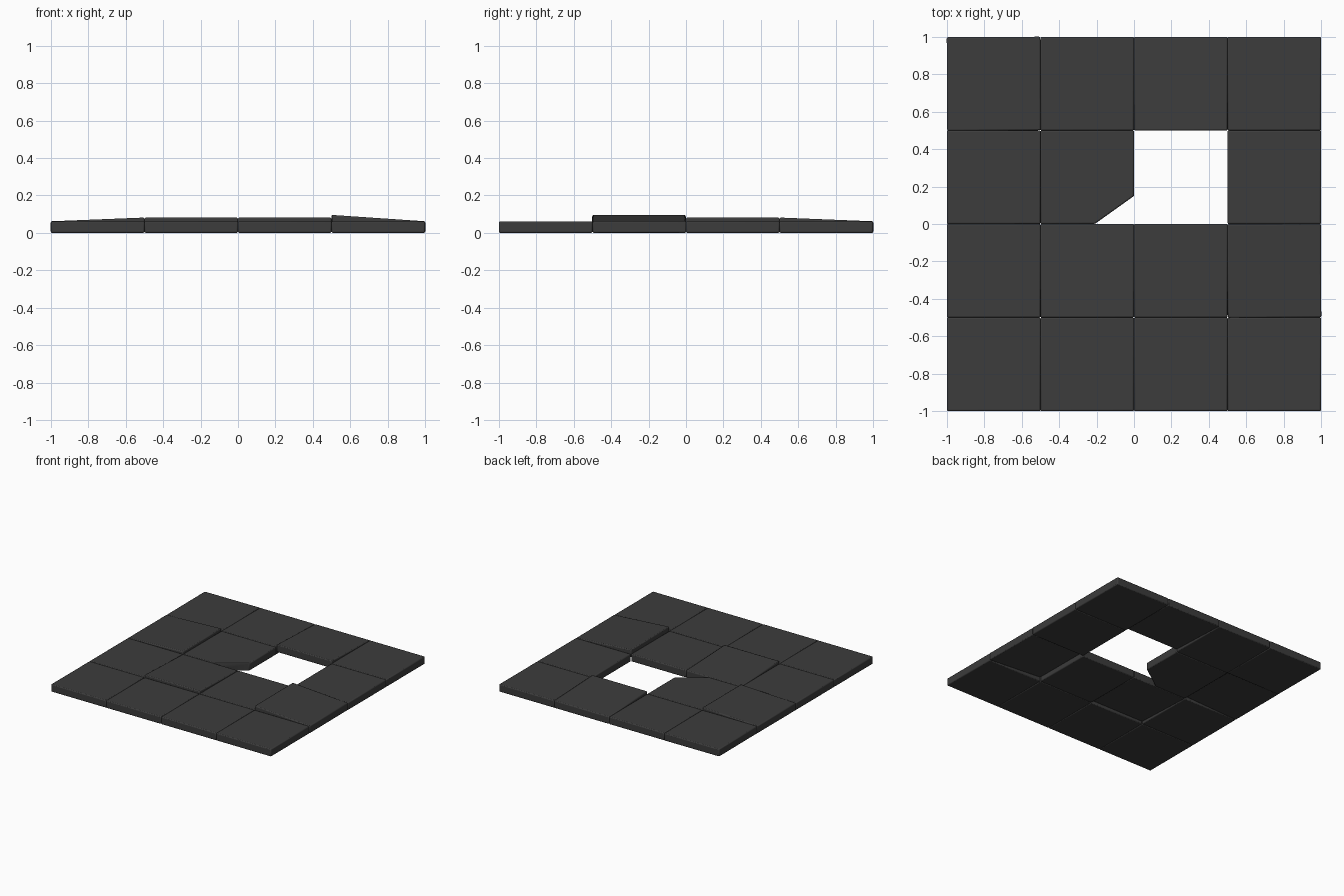
import bpy, bmesh, math
from mathutils import Matrix, Vector

if "Cube" in bpy.data.objects:
    bpy.data.objects.remove(bpy.data.objects["Cube"])

S, H = 0.5, 0.062   # tile size and thickness

slate = bpy.data.materials.new("dark_slate")
slate.diffuse_color = (0.045, 0.045, 0.045, 1)
slate.use_nodes = True
slate.node_tree.nodes["Principled BSDF"].inputs["Base Color"].default_value = slate.diffuse_color


def tile(name, x, y, outline=None, hinge=None, rise=0.0, turn=0.0):
    """Slab with its low corner at x, y; hinge = edge that stays down."""
    outline = outline or [(0, 0), (S, 0), (S, S), (0, S)]
    bm = bmesh.new()
    face = bm.faces.new([bm.verts.new((px, py, 0)) for px, py in outline])
    top = bmesh.ops.extrude_face_region(bm, geom=[face])["geom"]
    bmesh.ops.translate(bm, vec=(0, 0, H),
                        verts=[v for v in top if isinstance(v, bmesh.types.BMVert)])
    bmesh.ops.recalc_face_normals(bm, faces=bm.faces)
    # lift the edge opposite the hinge
    for v in bm.verts:
        u = {"left": v.co.x, "right": S - v.co.x,
             "back": S - v.co.y, None: 0}[hinge] / S
        v.co.z += rise * u
    # slight twist in plan
    mid = Vector((S / 2, S / 2, 0))
    bmesh.ops.rotate(bm, cent=mid, verts=bm.verts,
                     matrix=Matrix.Rotation(math.radians(turn), 3, 'Z'))
    me = bpy.data.meshes.new(name)
    bm.to_mesh(me)
    bm.free()
    me.materials.append(slate)
    ob = bpy.data.objects.new(name, me)
    ob.location = (x, y, 0)
    bpy.context.collection.objects.link(ob)
    bev = ob.modifiers.new("worn_edges", 'BEVEL')
    bev.width, bev.segments = 0.007, 2
    bpy.context.view_layer.objects.active = ob
    ob.select_set(True)
    bpy.ops.object.shade_smooth_by_angle(angle=math.radians(40))
    ob.select_set(False)


# tiles that differ from the flat ones, keyed by (column, row)
special = {
    (0, 2): dict(hinge="left", rise=0.02),
    (1, 1): dict(hinge="back", rise=0.02),
    (3, 1): dict(hinge="right", rise=0.034, turn=0.3),
    (2, 3): dict(hinge="back", rise=0.02),
    (0, 3): dict(turn=0.3),
    # broken corner
    (1, 2): dict(outline=[(0, 0), (0.29, 0), (S, 0.15), (S, S), (0, S)]),
}

for col in range(4):
    for row in range(4):
        if (col, row) == (2, 2):      # missing tile
            continue
        tile(f"floor_tile_{col}_{row}", -1 + col * S, -1 + row * S,
             **special.get((col, row), {}))
